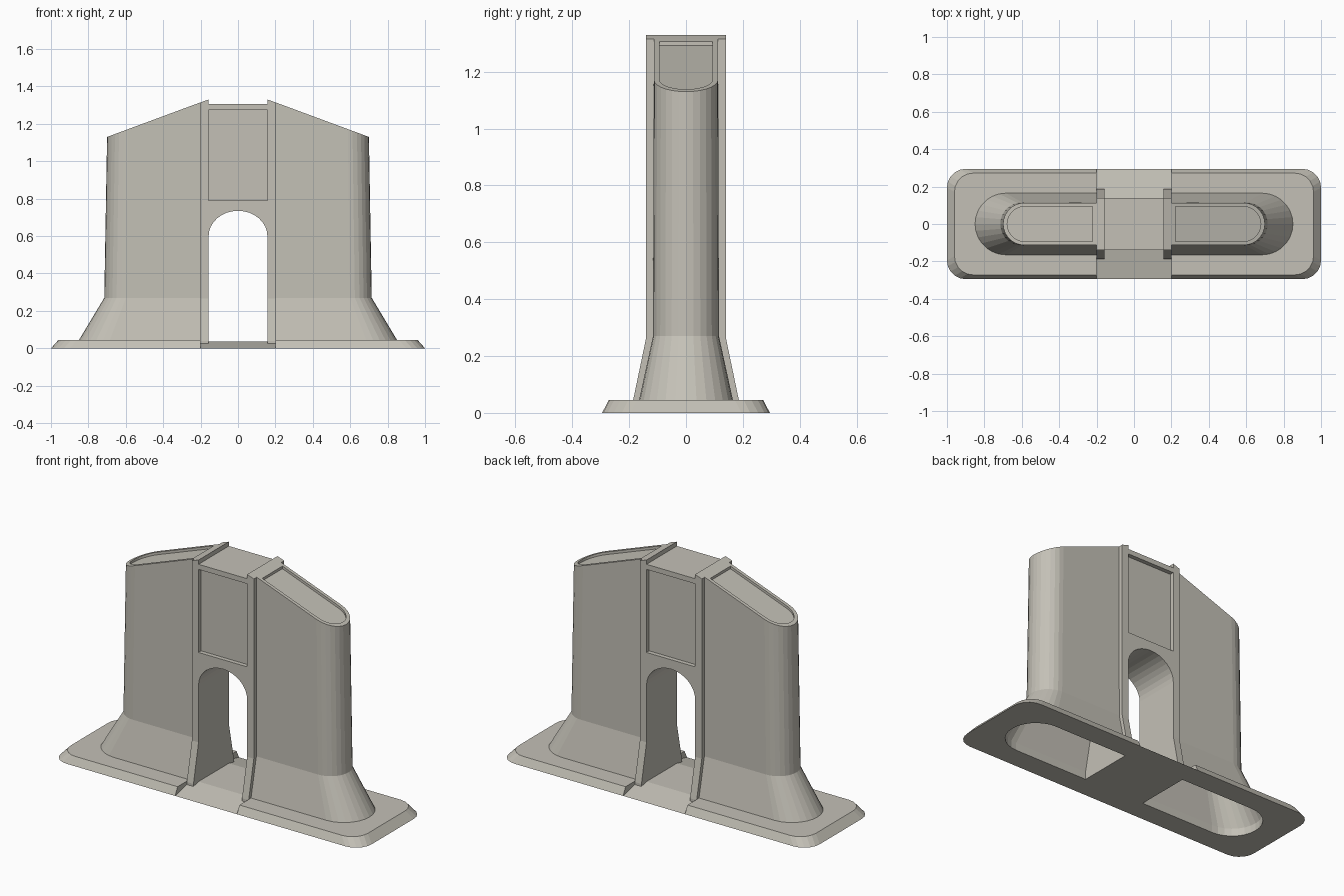
import bpy
import bmesh
from math import sin, cos, pi

cube = bpy.data.objects.get("Cube")
if cube:
    bpy.data.objects.remove(cube, do_unlink=True)

stone = bpy.data.materials.new("warm_grey_stone")
stone.use_nodes = True
COLOUR = (0.55, 0.53, 0.47, 1.0)
stone.diffuse_color = COLOUR
stone.node_tree.nodes["Principled BSDF"].inputs["Base Color"].default_value = COLOUR

RIB_IN, RIB_OUT = 0.157, 0.2
HALF_Y = 0.14


def finish(name, bm, mirror=False):
    """Turn a bmesh into a flat-shaded object, optionally mirrored across x."""
    bmesh.ops.recalc_face_normals(bm, faces=bm.faces)
    bmesh.ops.triangulate(bm, faces=[f for f in bm.faces if len(f.verts) > 4])
    mesh = bpy.data.meshes.new(name)
    bm.to_mesh(mesh)
    bm.free()
    mesh.materials.append(stone)
    obj = bpy.data.objects.new(name, mesh)
    bpy.context.collection.objects.link(obj)
    if mirror:
        obj.modifiers.new("Mirror", "MIRROR").use_axis[0] = True
    return obj


def add_ring(bm, points):
    return [bm.verts.new(p) for p in points]


def bridge(bm, a, b, closed=False):
    n = len(a)
    for i in range(n if closed else n - 1):
        j = (i + 1) % n
        bm.faces.new((a[i], a[j], b[j], b[i]))


def prism(name, start, end, mirror=False):
    """Solid between two matching outlines."""
    bm = bmesh.new()
    a, b = add_ring(bm, start), add_ring(bm, end)
    bridge(bm, a, b, closed=True)
    bm.faces.new(a)
    bm.faces.new(b)
    return finish(name, bm, mirror)


def arc(cx, cy, r, a0, a1, steps):
    return [(cx + r * cos(a0 + (a1 - a0) * i / steps),
             cy + r * sin(a0 + (a1 - a0) * i / steps)) for i in range(steps + 1)]


def stadium(x_start, x_end, r):
    """Half stadium outline, open towards the centre."""
    return ([(x_start, -r)] + arc(x_end - r, 0, r, -pi / 2, pi / 2, 14)
            + [(x_start, r)])


def plate_outline(x_end, half_y, r):
    return ([(RIB_OUT, -half_y)]
            + arc(x_end - r, r - half_y, r, -pi / 2, 0, 5)
            + arc(x_end - r, half_y - r, r, 0, pi / 2, 5)
            + [(RIB_OUT, half_y)])


def at(points, z):
    return [(x, y, z) for x, y in points]


def sloped(points, drop=0.0):
    return [(x, y, 1.13 + (0.70 - x) * 0.37 - drop) for x, y in points]


# Hollow side towers with flared feet and a sunken sloping top
bm = bmesh.new()
foot = stadium(RIB_OUT, 0.85, 0.165)
inset = stadium(0.222, 0.678, 0.093)
rings = [add_ring(bm, p) for p in (
    at(foot, 0), at(foot, 0.045),
    at(stadium(RIB_OUT, 0.715, 0.116), 0.27),
    sloped(stadium(RIB_OUT, 0.70, 0.113)),
    sloped(inset), sloped(inset, 0.015))]
for i in range(3):
    bridge(bm, rings[i], rings[i + 1])
bridge(bm, rings[3], rings[4], closed=True)
bridge(bm, rings[4], rings[5], closed=True)
bm.faces.new(rings[5])
finish("side_tower", bm, mirror=True)

# Base plate with bevelled rim, open beneath the towers
bm = bmesh.new()
low = add_ring(bm, at(plate_outline(1.0, 0.295, 0.1), 0))
high = add_ring(bm, at(plate_outline(0.96, 0.272, 0.1), 0.045))
hole_low = add_ring(bm, at(foot, 0))
hole_high = add_ring(bm, at(foot, 0.045))
bridge(bm, low, high)
bm.faces.new(low + hole_low[::-1])
bm.faces.new(high + hole_high[::-1])
for k in (0, -1):
    bm.faces.new((low[k], high[k], hole_high[k], hole_low[k]))
finish("base_plate", bm, mirror=True)

# Upright ribs beside the passage, flared at the foot
rib = [(-0.187, 0.005), (-0.187, 0.04), (-HALF_Y, 0.265), (-HALF_Y, 1.315),
       (HALF_Y, 1.315), (HALF_Y, 0.265), (0.187, 0.04), (0.187, 0.005)]
prism("passage_rib",
      [(RIB_IN, y, z + (0.015 if z > 1 else 0)) for y, z in rib],
      [(RIB_OUT, y, z) for y, z in rib], mirror=True)

# Passage floor with a ramp on each side
ramp = [(-0.295, 0), (0.295, 0), (HALF_Y, 0.036), (-HALF_Y, 0.036)]
prism("passage_floor", *[[(s * RIB_OUT, y, z) for y, z in ramp] for s in (-1, 1)])

# Arch, recessed panel and lintel stacked above the passage
vault = [(x, 0.6 + z * 0.135 / RIB_IN) for x, z in arc(0, 0, RIB_IN, 0, pi, 16)]
arch = [(-RIB_IN, 0.79), (RIB_IN, 0.79)] + vault
panel = [(-RIB_IN, 0.785), (RIB_IN, 0.785), (RIB_IN, 1.28), (-RIB_IN, 1.28)]
lintel = [(-RIB_IN, 1.275), (RIB_IN, 1.275), (RIB_IN, 1.305), (-RIB_IN, 1.305)]
for name, outline, depth in (("passage_arch", arch, HALF_Y),
                             ("recessed_panel", panel, 0.115),
                             ("roof_lintel", lintel, HALF_Y)):
    prism(name, *[[(x, s * depth, z) for x, z in outline] for s in (-1, 1)])
